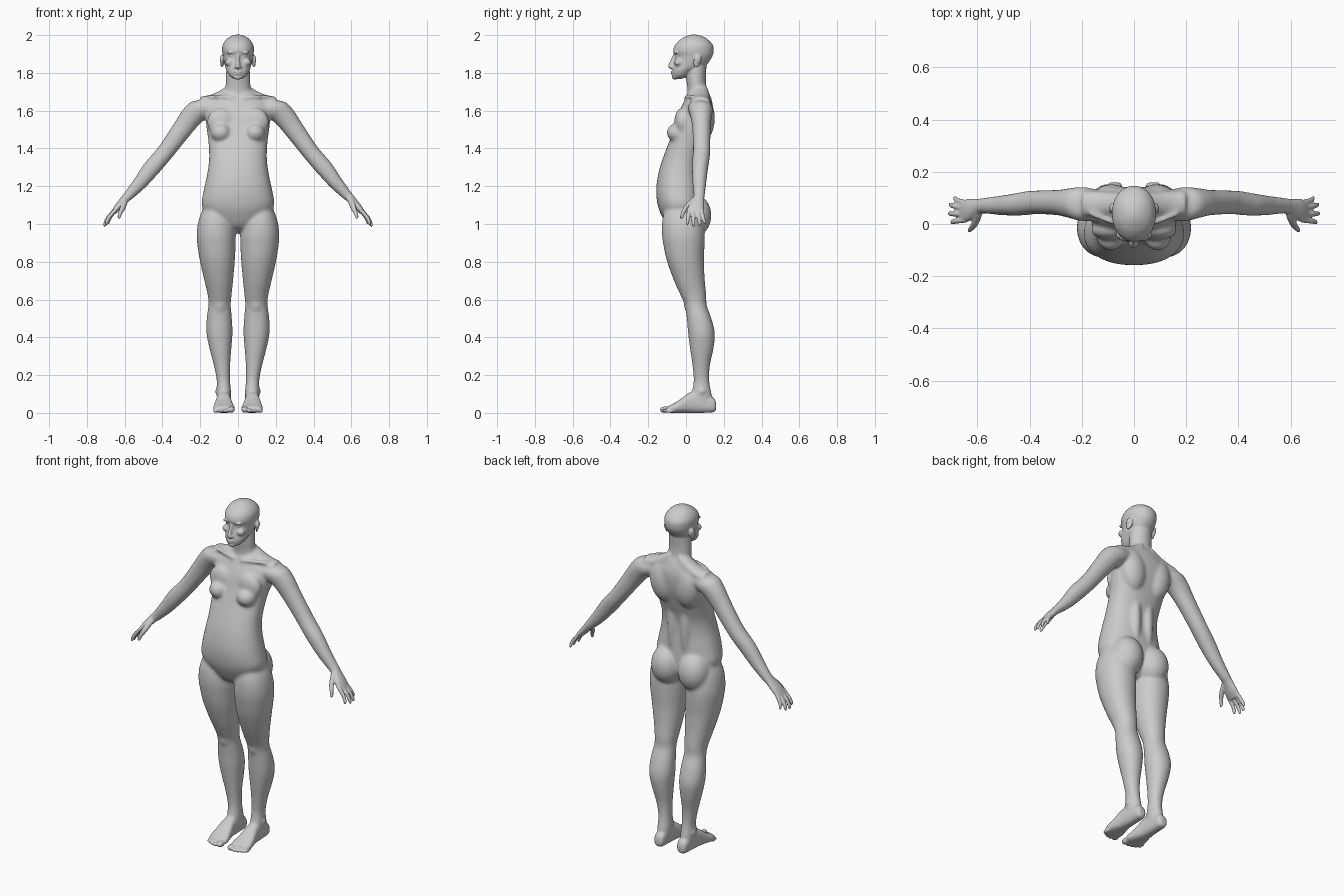
import bpy, bmesh, math
from mathutils import Vector, Matrix, Euler

X, Y, Z = Vector((1, 0, 0)), Vector((0, 1, 0)), Vector((0, 0, 1))
bm = bmesh.new()


def catmull(rows, n=5):
    out = []
    for i in range(len(rows) - 1):
        p0, p1, p2, p3 = (rows[max(i - 1, 0)], rows[i], rows[i + 1],
                          rows[min(i + 2, len(rows) - 1)])
        for k in range(n):
            t = k / n
            out.append([0.5 * (2 * b + (c - a) * t + (2 * a - 5 * b + 4 * c - d) * t * t
                               + (3 * b - a - 3 * c + d) * t ** 3)
                        for a, b, c, d in zip(p0, p1, p2, p3)])
    return out + [list(rows[-1])]


def loft(rows, u, v, power=2.0, seg=40):
    """Skin rings (cx, cy, cz, half_u, half_v) along a smooth path."""
    rings = []
    for cx, cy, cz, a, b in catmull(rows):
        ring = []
        for k in range(seg):
            t = 2 * math.pi * k / seg
            c, s = math.cos(t), math.sin(t)
            pu = math.copysign(abs(c) ** (2 / power), c) * max(a, 0.002)
            pv = math.copysign(abs(s) ** (2 / power), s) * max(b, 0.002)
            ring.append(bm.verts.new(Vector((cx, cy, cz)) + u * pu + v * pv))
        rings.append(ring)
    for r, q in zip(rings, rings[1:]):
        for k in range(seg):
            bm.faces.new((r[k], r[(k + 1) % seg], q[(k + 1) % seg], q[k]))
    bm.faces.new(rings[0][::-1])
    bm.faces.new(rings[-1])


def level(z, x0, x1, y0, y1):
    return ((x0 + x1) / 2, (y0 + y1) / 2, z, (x1 - x0) / 2, (y1 - y0) / 2)


def blob(c, r, rot=(0, 0, 0)):
    m = (Matrix.Translation(c) @ Euler([math.radians(a) for a in rot]).to_matrix().to_4x4()
         @ Matrix.Diagonal((*r, 1)))
    bmesh.ops.create_uvsphere(bm, u_segments=28, v_segments=18, radius=1, matrix=m)


# ---- paired parts, modelled on +x ----
# leg
loft([level(*r) for r in [
    (1.10, .07, .175, -.10, .06), (1.03, .03, .206, -.124, .085), (.95, .013, .219, -.128, .098),
    (.88, .013, .214, -.118, .098), (.80, .017, .201, -.10, .095), (.70, .026, .178, -.064, .10),
    (.62, .034, .160, -.028, .108), (.57, .038, .157, -.006, .11), (.50, .032, .166, .004, .135),
    (.42, .029, .167, .011, .153), (.34, .035, .151, .021, .146), (.25, .041, .128, .034, .127),
    (.17, .041, .113, .04, .124), (.10, .037, .113, .03, .135), (.03, .042, .108, .03, .145)]],
     X, Y, 2.1)
blob((.096, .012, .575), (.032, .024, .045))            # kneecap
blob((.112, .085, .115), (.009, .016, .018))            # ankle bone

# foot, sections run heel to toe
loft([((a + b) / 2, y, (c + d) / 2, (b - a) / 2, (d - c) / 2) for y, a, b, c, d in [
    (.16, .06, .09, .02, .05), (.145, .045, .104, .004, .08), (.08, .04, .11, 0, .115),
    (.02, .036, .116, 0, .108), (-.03, .026, .126, 0, .072), (-.07, .017, .131, 0, .048),
    (-.10, .02, .122, .002, .034)]], X, Z, 2.5)
for x, y, r in [(.036, -.112, .019), (.063, -.112, .0125), (.084, -.106, .012),
                (.103, -.097, .0115), (.12, -.084, .011)]:
    blob((x, y, r * .9), (r, .026, r * .9))             # toes

# buttock
blob((.088, .045, 1.045), (.09, .09, .112))

# shoulder blade and spinal muscle
blob((.085, .085, 1.56), (.078, .068, .125), (0, 8, 0))
blob((.042, .05, 1.30), (.034, .042, .22))

# chest
blob((.09, -.022, 1.54), (.075, .04, .075), (0, 20, 0))
blob((.09, -.047, 1.482), (.054, .056, .05), (-15, 0, 0))

# trapezius slope and collar bone
loft([(.03, .075, 1.70, .045, .05), (.09, .078, 1.672, .045, .038), (.15, .078, 1.65, .05, .033),
      (.20, .078, 1.64, .05, .036)], Y, Z)
loft([(.02, .0, 1.665, .011, .011), (.08, .005, 1.675, .01, .01), (.17, .04, 1.672, .01, .01)], Y, Z)

# arm and palm
ARM_UP = Vector((.8, 0, .6))
loft([(.12, .07, 1.63, .055, .04), (.19, .076, 1.612, .066, .064), (.24, .08, 1.575, .058, .06),
      (.29, .082, 1.51, .049, .054), (.37, .083, 1.40, .046, .047), (.41, .08, 1.35, .046, .046),
      (.46, .074, 1.292, .043, .046), (.52, .071, 1.215, .036, .037), (.575, .07, 1.155, .029, .027),
      (.60, .064, 1.13, .032, .022), (.635, .053, 1.09, .043, .019), (.66, .05, 1.06, .041, .013)],
     Y, ARM_UP, 2.1)

# fingers
for y0, y1, tx, tz in [(.082, .098, .688, 1.0), (.062, .073, .705, .988),
                       (.038, .04, .709, .986), (.015, .007, .699, .995)]:
    loft([(.645, y0, 1.08, .01, .011), ((.665 + tx) / 2, (y0 + y1) / 2, 1.036, .0105, .0105),
          (tx - .002, y1, tz + .01, .009, .009), (tx, y1, tz, .004, .004)], Y, ARM_UP, 2, 16)
# thumb
loft([(.592, .045, 1.135, .016, .016), (.607, .008, 1.095, .016, .016),
      (.622, -.014, 1.062, .0115, .012), (.631, -.024, 1.035, .009, .009),
      (.632, -.025, 1.028, .004, .004)], Y, ARM_UP, 2, 16)

# ear
blob((.083, .06, 1.862), (.007, .021, .035), (-12, 0, 22))
blob((.087, .066, 1.872), (.007, .018, .022), (-12, 0, 22))

# brow, eye, cheek, nostril
blob((.032, -.048, 1.909), (.027, .016, .008), (0, 6, -18))
blob((.031, -.042, 1.888), (.014, .013, .009))
blob((.045, -.04, 1.855), (.024, .022, .02))
blob((.012, -.074, 1.831), (.008, .012, .008))

# mirror the pairs
dup = bmesh.ops.duplicate(bm, geom=bm.verts[:] + bm.edges[:] + bm.faces[:])["geom"]
bmesh.ops.scale(bm, vec=(-1, 1, 1), verts=[g for g in dup if isinstance(g, bmesh.types.BMVert)])
bmesh.ops.reverse_faces(bm, faces=[g for g in dup if isinstance(g, bmesh.types.BMFace)])

# ---- centre parts ----
# torso
loft([level(z, -w, w, a, b) for z, w, a, b in [
    (.952, .025, -.04, .03), (.985, .085, -.095, .055), (1.04, .155, -.128, .08),
    (1.10, .192, -.150, .085), (1.18, .181, -.158, .08), (1.27, .162, -.146, .073),
    (1.35, .153, -.122, .08), (1.44, .157, -.088, .108), (1.52, .168, -.06, .133),
    (1.58, .172, -.042, .142), (1.63, .165, -.02, .142), (1.67, .125, .0, .132),
    (1.70, .085, .012, .12)]], X, Y, 2.3)

# neck
loft([level(z, -w, w, a, b) for z, w, a, b in [
    (1.64, .085, .0, .13), (1.69, .076, .008, .122), (1.73, .066, .006, .108),
    (1.78, .064, .0, .105), (1.85, .06, .0, .11)]], X, Y)

# head
loft([level(z, -w, w, a, b) for z, w, a, b in [
    (1.767, .018, -.06, -.03), (1.782, .042, -.07, .01), (1.81, .06, -.072, .045),
    (1.84, .07, -.068, .105), (1.885, .079, -.058, .138), (1.915, .084, -.068, .146),
    (1.945, .082, -.06, .143), (1.972, .067, -.036, .122), (1.99, .045, -.008, .095),
    (2.0, .022, .018, .068), (2.003, .004, .04, .046)]], X, Y, 2.1)

# nose, lips, chin
loft([(0, -.056, 1.897, .008, .012), (0, -.068, 1.868, .009, .014), (0, -.078, 1.84, .012, .016),
      (0, -.078, 1.828, .011, .015), (0, -.07, 1.82, .006, .01)], X, Y, 2, 20)
blob((0, -.068, 1.807), (.023, .013, .006))
blob((0, -.067, 1.795), (.019, .013, .006))
blob((0, -.06, 1.777), (.022, .015, .013))

# ---- fuse everything into one skin ----
raw_mesh = bpy.data.meshes.new("body_parts")
bm.to_mesh(raw_mesh)
bm.free()
raw = bpy.data.objects.new("body_parts", raw_mesh)
bpy.context.collection.objects.link(raw)
rem = raw.modifiers.new("fuse", "REMESH")
rem.mode = "VOXEL"
rem.voxel_size = 0.005
deps = bpy.context.evaluated_depsgraph_get()
skin = bpy.data.meshes.new_from_object(raw.evaluated_get(deps))
bpy.data.objects.remove(raw)
skin.name = "human_body"
body = bpy.data.objects.new("human_body", skin)
bpy.context.collection.objects.link(body)

# blend the muscles softly, keep face, hands and toes crisp
soft = body.vertex_groups.new(name="soft")
bands = {}
for v in skin.vertices:
    x, y, z = v.co
    w = min((1.75 - z) / .06, (.56 - abs(x)) / .08, (z - .08) / .08, 1)
    if w > 0:
        bands.setdefault(round(w, 1), []).append(v.index)
for w, ids in bands.items():
    soft.add(ids, w, "REPLACE")
for name, count, group in [("blend", 45, "soft"), ("polish", 3, "")]:
    m = body.modifiers.new(name, "SMOOTH")
    m.factor = 0.5
    m.iterations = count
    m.vertex_group = group
skin.polygons.foreach_set("use_smooth", [True] * len(skin.polygons))
skin.update()
